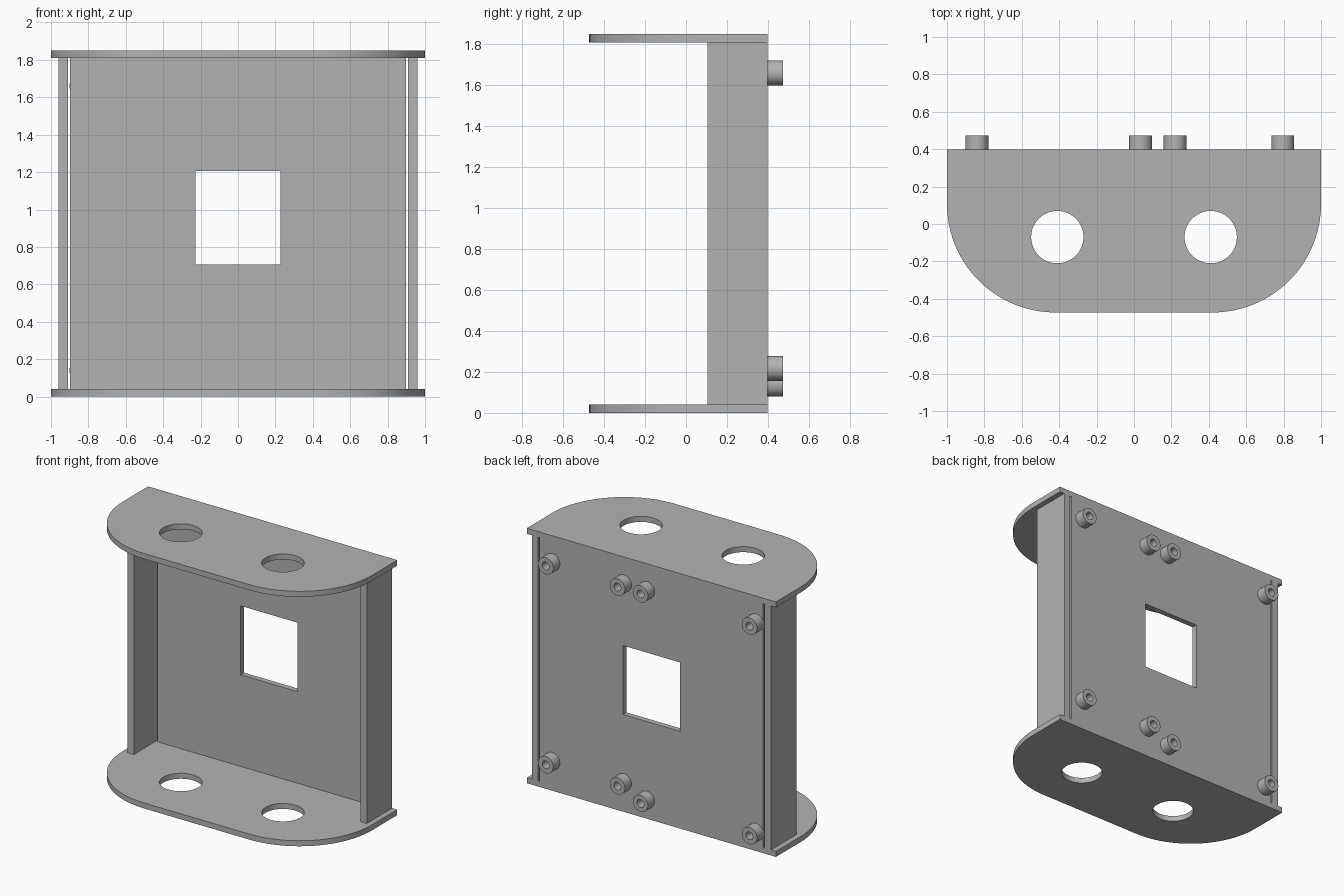
import bpy
import bmesh
from math import cos, sin, pi
from mathutils import Matrix

cube = bpy.data.objects.get("Cube")
if cube:
    bpy.data.objects.remove(cube, do_unlink=True)

# Single grey plastic
grey = bpy.data.materials.new("grey_plastic")
COLOUR = (0.45, 0.45, 0.45, 1)
grey.diffuse_color = COLOUR
grey.use_nodes = True
grey.node_tree.nodes["Principled BSDF"].inputs["Base Color"].default_value = COLOUR


def arc(cx, cy, r, start, end, steps):
    return [(cx + r * cos(start + (end - start) * i / steps),
             cy + r * sin(start + (end - start) * i / steps)) for i in range(steps + 1)]


def circle(cx, cy, r, steps=48):
    return arc(cx, cy, r, 0, 2 * pi, steps)[:-1]


def rect(x0, y0, x1, y1):
    return [(x0, y0), (x1, y0), (x1, y1), (x0, y1)]


def slab(name, loops, depth, location, upright=False):
    """Fill an outline with holes, extrude it, optionally stand it facing the back."""
    bm = bmesh.new()
    edges = []
    for loop in loops:
        verts = [bm.verts.new((x, y, 0)) for x, y in loop]
        edges += [bm.edges.new((v, verts[i - 1])) for i, v in enumerate(verts)]
    bmesh.ops.triangle_fill(bm, edges=edges, use_beauty=True, normal=(0, 0, 1))
    new = bmesh.ops.extrude_face_region(bm, geom=bm.faces[:], use_keep_orig=True)["geom"]
    bmesh.ops.translate(bm, vec=(0, 0, depth),
                        verts=[g for g in new if isinstance(g, bmesh.types.BMVert)])
    turn = Matrix.Rotation(pi / 2, 4, "X") if upright else Matrix.Identity(4)
    bmesh.ops.transform(bm, matrix=Matrix.Translation(location) @ turn, verts=bm.verts[:])
    bmesh.ops.recalc_face_normals(bm, faces=bm.faces[:])
    mesh = bpy.data.meshes.new(name)
    bm.to_mesh(mesh)
    bm.free()
    mesh.materials.append(grey)
    obj = bpy.data.objects.new(name, mesh)
    bpy.context.collection.objects.link(obj)
    parts.append(obj)


parts = []
THICK, HEIGHT, BACK, FRONT = 0.04, 1.85, 0.397, -0.473
INNER = HEIGHT - 2 * THICK

# End plates: straight back edge, rounded front corners, two round holes
R = 0.58
outline = ([(1, BACK), (-1, BACK)]
           + arc(R - 1, FRONT + R, R, pi, 1.5 * pi, 24)
           + arc(1 - R, FRONT + R, R, 1.5 * pi, 2 * pi, 24))
holes = [circle(side * 0.41, -0.07, 0.14) for side in (-1, 1)]
for name, z in (("bottom_plate", 0), ("top_plate", HEIGHT - THICK)):
    slab(name, [outline] + holes, THICK, (0, 0, z))

# Side walls, separated from the back panel by a narrow slot
for name, side in (("left_wall", 1), ("right_wall", -1)):
    x0, x1 = sorted((side * 0.91, side * 0.96))
    slab(name, [rect(x0, 0.105, x1, BACK)], INNER, (0, 0, THICK))

# Back panel with a rectangular window
slab("back_panel", [rect(-0.897, THICK, 0.897, HEIGHT - THICK),
                    rect(-0.228, 0.705, 0.228, 1.205)],
     THICK, (0, BACK, 0), upright=True)

# Hollow mounting standoffs on the back, in an upper and a lower row
LENGTH = 0.076
for i, (x, low) in enumerate(((-0.84, 0.14), (0.035, 0.14), (0.22, 0.217), (0.795, 0.217))):
    for row, z in (("lower", low), ("upper", 1.66)):
        slab(f"{row}_standoff_{i + 1}", [circle(0, 0, 0.061, 32), circle(0, 0, 0.028, 32)],
             LENGTH, (x, BACK + LENGTH, z), upright=True)

# Smooth the round faces, keep the corners crisp
bpy.ops.object.select_all(action="DESELECT")
for obj in parts:
    obj.select_set(True)
bpy.context.view_layer.objects.active = parts[0]
bpy.ops.object.shade_smooth_by_angle(angle=pi / 6)
